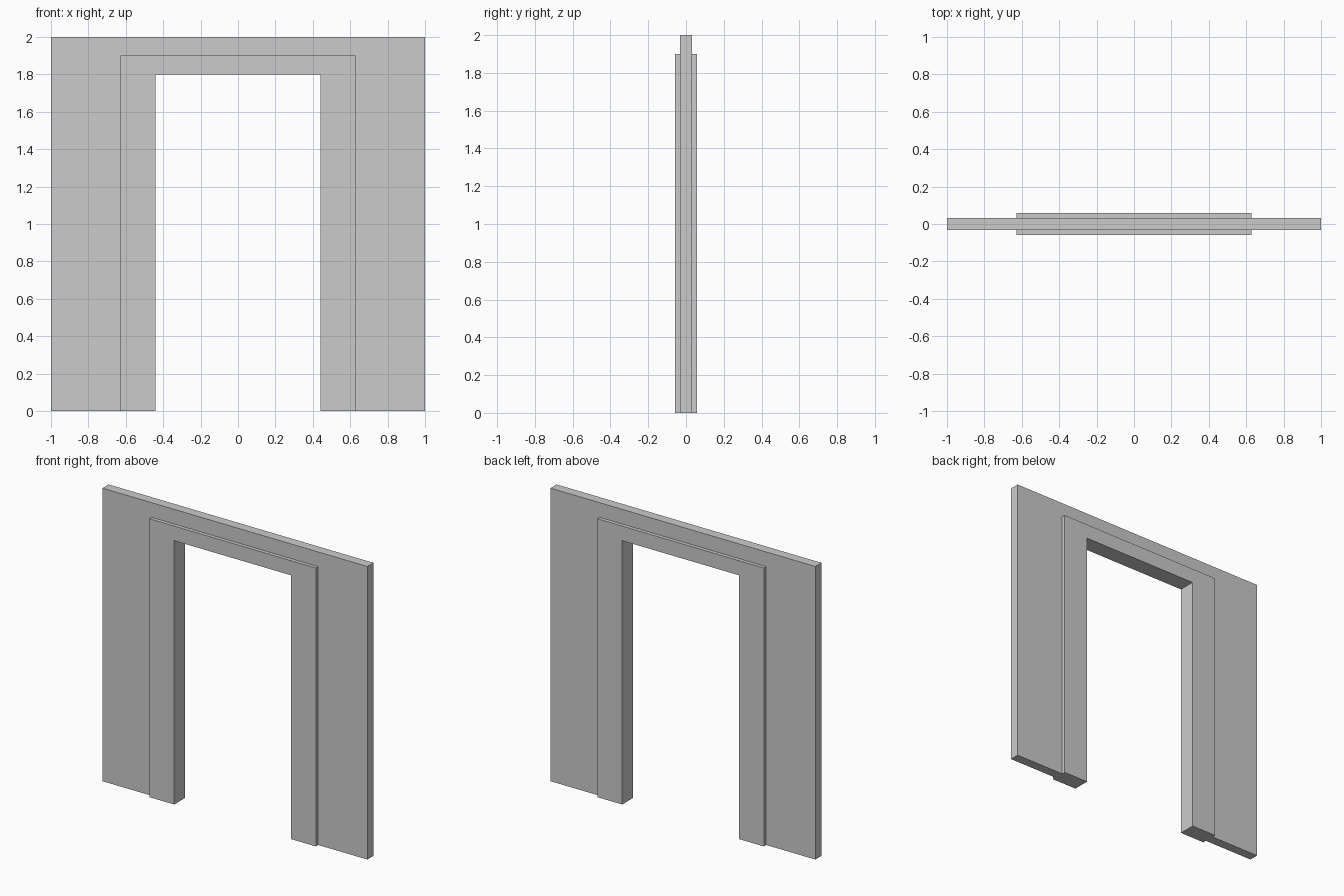
import bpy, bmesh

if "Cube" in bpy.data.objects:
    bpy.data.objects.remove(bpy.data.objects["Cube"])

WALL_HALF, TRIM_HALF = 0.033, 0.058   # half thicknesses along y
OUTER, TRIM, OPENING = (1.0, 2.0), (0.628, 1.9), (0.441, 1.8)  # half width, height


def arch_face(bm, outer, inner, y):
    """Flat doorway-shaped face between two nested rectangles."""
    (ow, oh), (iw, ih) = outer, inner
    pts = [(-ow, 0), (-ow, oh), (ow, oh), (ow, 0),
           (iw, 0), (iw, ih), (-iw, ih), (-iw, 0)]
    return bm.faces.new([bm.verts.new((x, y, z)) for x, z in pts])


bm = bmesh.new()

# Wall slab: wall ring and trim ring side by side, extruded through the thickness
arch_face(bm, OUTER, TRIM, -WALL_HALF)
arch_face(bm, TRIM, OPENING, -WALL_HALF)
bmesh.ops.remove_doubles(bm, verts=bm.verts[:], dist=1e-5)
ext = bmesh.ops.extrude_face_region(bm, geom=bm.faces[:])
back = [v for v in ext["geom"] if isinstance(v, bmesh.types.BMVert)]
bmesh.ops.translate(bm, verts=back, vec=(0, 2 * WALL_HALF, 0))
bmesh.ops.recalc_face_normals(bm, faces=bm.faces[:])

# Raised door trim on both sides
trims = [f for f in bm.faces if abs(f.normal.y) > 0.9
         and max(abs(v.co.x) for v in f.verts) < 0.9]
for f in bmesh.ops.extrude_discrete_faces(bm, faces=trims)["faces"]:
    for v in f.verts:
        v.co.y = TRIM_HALF if v.co.y > 0 else -TRIM_HALF

# Merge flush faces of the door reveal
bmesh.ops.dissolve_limit(bm, angle_limit=0.01, verts=bm.verts[:], edges=bm.edges[:])
bmesh.ops.recalc_face_normals(bm, faces=bm.faces[:])

mesh = bpy.data.meshes.new("doorway_wall")
bm.to_mesh(mesh)
bm.free()
bpy.context.collection.objects.link(bpy.data.objects.new("doorway_wall", mesh))
